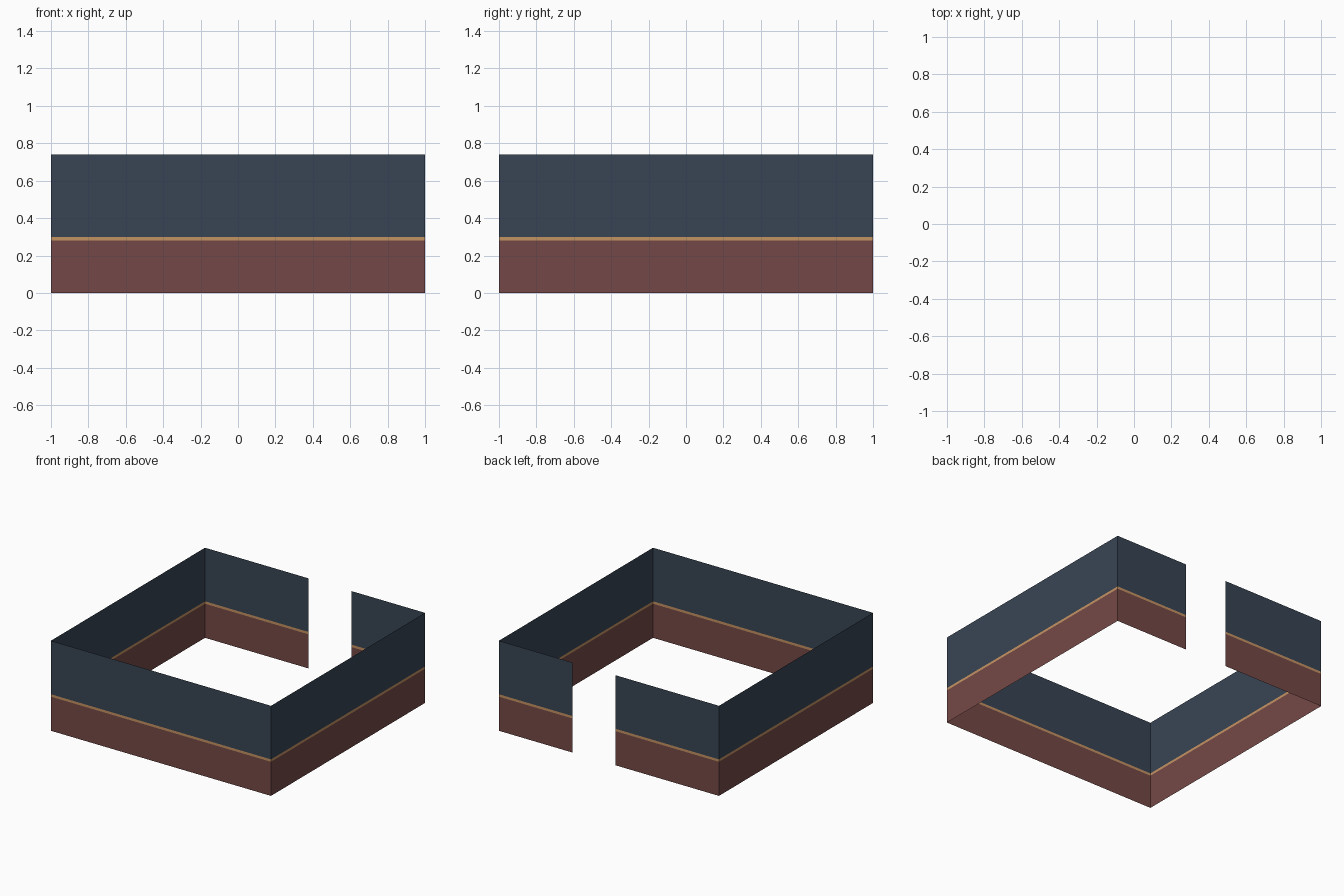
import bpy, bmesh

if "Cube" in bpy.data.objects:
    bpy.data.objects.remove(bpy.data.objects["Cube"])


def material(name, rgb):
    """Flat material from sRGB 0-255 values."""
    def lin(c):
        c /= 255
        return c / 12.92 if c <= 0.04045 else ((c + 0.055) / 1.055) ** 2.4
    mat = bpy.data.materials.new(name)
    mat.diffuse_color = (*[lin(c) for c in rgb], 1)
    mat.use_nodes = True
    mat.node_tree.nodes["Principled BSDF"].inputs["Base Color"].default_value = mat.diffuse_color
    return mat


MATERIALS = [
    material("wainscot_red", (116, 73, 71)),
    material("rail_tan", (197, 147, 98)),
    material("wall_slate", (56, 69, 84)),
]
LEVELS = [0.0, 0.28, 0.30, 0.74]   # wainscot, chair rail, upper wall


def wall(name, start, end):
    """Paper-thin wall from start to end, cut into one face per colour band."""
    bm = bmesh.new()
    rows = [[bm.verts.new((x, y, z)) for x, y in (start, end)] for z in LEVELS]
    for i, (low, high) in enumerate(zip(rows, rows[1:])):
        face = bm.faces.new((low[0], low[1], high[1], high[0]))
        face.material_index = i
    mesh = bpy.data.meshes.new(name)
    bm.to_mesh(mesh)
    bm.free()
    for mat in MATERIALS:
        mesh.materials.append(mat)
    obj = bpy.data.objects.new(name, mesh)
    bpy.context.collection.objects.link(obj)


# Three full walls, running counter-clockwise so the faces point outward
wall("left_wall", (-1, 1), (-1, -1))
wall("front_wall", (-1, -1), (1, -1))
wall("right_wall", (1, -1), (1, 1))

# Back wall in two pieces with a full-height doorway between them
DOOR_LEFT, DOOR_RIGHT = -0.06, 0.33
wall("back_wall_right", (1, 1), (DOOR_RIGHT, 1))
wall("back_wall_left", (DOOR_LEFT, 1), (-1, 1))
